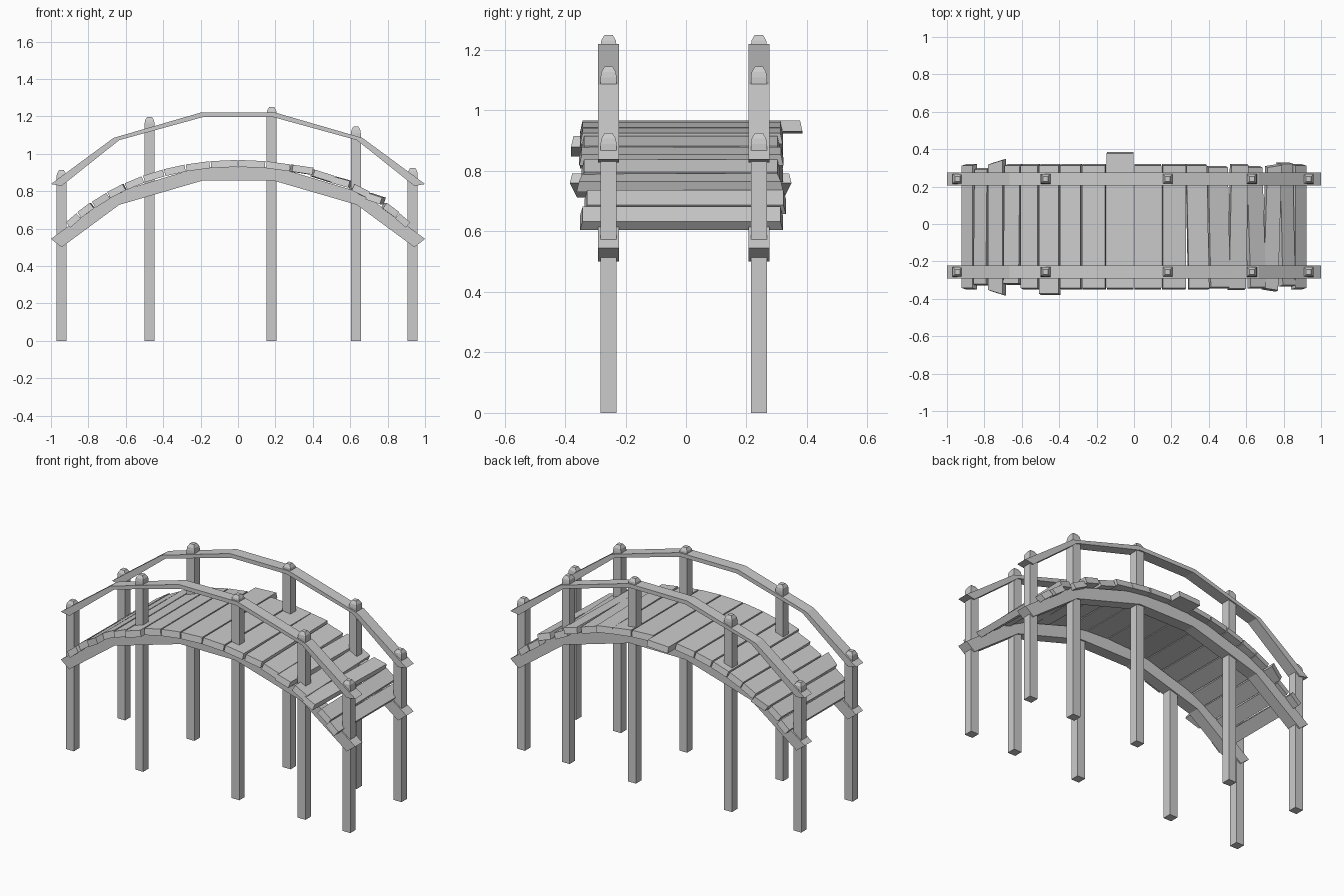
import bpy
import bmesh

default_cube = bpy.data.objects.get("Cube")
if default_cube:
    bpy.data.objects.remove(default_cube, do_unlink=True)

# One plain grey for the whole bridge
grey = bpy.data.materials.new("weathered_grey_wood")
grey.use_nodes = True
colour = (0.6, 0.6, 0.6, 1.0)
grey.diffuse_color = colour
grey.node_tree.nodes["Principled BSDF"].inputs["Base Color"].default_value = colour

SIDES = {"right": -0.256, "left": 0.241}
BEAM_WIDTH = 0.07
POST_WIDTH = 0.053
PLANK_THICKNESS = 0.037


def finish(name, bm):
    bmesh.ops.recalc_face_normals(bm, faces=bm.faces)
    mesh = bpy.data.meshes.new(name)
    bm.to_mesh(mesh)
    bm.free()
    mesh.materials.append(grey)
    obj = bpy.data.objects.new(name, mesh)
    bpy.context.collection.objects.link(obj)
    return obj


def loft(name, rings):
    """Join equal rings of points into a closed solid."""
    bm = bmesh.new()
    loops = [[bm.verts.new(p) for p in ring] for ring in rings]
    n = len(loops[0])
    for a, b in zip(loops, loops[1:]):
        for i in range(n):
            j = (i + 1) % n
            bm.faces.new((a[i], a[j], b[j], b[i]))
    bm.faces.new(loops[0])
    bm.faces.new(loops[-1])
    return finish(name, bm)


def arched_bar(name, upper, lower, y):
    """Five straight segments, given by half of the upper and lower edges."""
    rings = []
    pairs = list(zip(upper, lower))
    mirrored = [((-u[0], u[1]), (-l[0], l[1])) for u, l in reversed(pairs)]
    for (ux, uz), (lx, lz) in pairs + mirrored:
        h = BEAM_WIDTH / 2
        rings.append([(ux, y - h, uz), (ux, y + h, uz),
                      (lx, y + h, lz), (lx, y - h, lz)])
    loft(name, rings)


def square(x, y, z, half):
    return [(x + sx * half, y + sy * half, z)
            for sx, sy in ((-1, -1), (1, -1), (1, 1), (-1, 1))]


def deck_height(x):
    return 0.967 - 0.3 * x ** 2 - 0.11 * x ** 4


# Beams, handrails and posts on both sides
beam_upper = [(-1.0, 0.545), (-0.665, 0.79), (-0.2, 0.93)]
beam_lower = [(-0.943, 0.5), (-0.635, 0.727), (-0.188, 0.857)]
rail_upper = [(-1.0, 0.838), (-0.665, 1.085), (-0.2, 1.22)]
rail_lower = [(-0.943, 0.828), (-0.635, 1.073), (-0.188, 1.196)]
posts = [(-0.944, 0.912), (-0.473, 1.197), (0.18, 1.25),
         (0.63, 1.145), (0.934, 0.925)]

for side, y in SIDES.items():
    arched_bar(f"{side}_beam", beam_upper, beam_lower, y)
    arched_bar(f"{side}_handrail", rail_upper, rail_lower, y)
    for number, (x, top) in enumerate(posts):
        half = POST_WIDTH / 2
        loft(f"{side}_post_{number}", [
            square(x, y, 0, half), square(x, y, top - 0.036, half),
            square(x, y, top - 0.018, half * 0.9),
            square(x, y, top, half * 0.5)])

# Deck planks: edges narrow towards the ends of the arch
half_edges = [0, 0.15, 0.283, 0.4, 0.512, 0.61, 0.7, 0.785, 0.86, 0.925]
edges = [-e for e in reversed(half_edges[1:])] + half_edges

# Uneven planks: front end, back end, yaw, flare towards +x, lift of +x edge
uneven = {
    1: (-0.33, 0.3, 0.01, 0, 0),
    2: (-0.36, 0.325, 0, 0.024, 0),
    3: (-0.325, 0.32, 0.01, 0, 0),
    5: (-0.38, 0.32, 0, 0, 0),
    8: (-0.35, 0.385, 0, 0, 0),
    11: (-0.35, 0.32, -0.02, 0, 0.008),
    12: (-0.345, 0.31, -0.02, 0, 0),
    13: (-0.353, 0.322, 0.02, 0, 0.012),
    14: (-0.345, 0.31, -0.03, 0, 0),
    15: (-0.35, 0.31, 0.03, 0.012, 0.022),
    16: (-0.335, 0.33, -0.02, 0, 0),
}

for number, (a, b) in enumerate(zip(edges, edges[1:])):
    front, back, yaw, flare, lift = uneven.get(number, (-0.35, 0.32, 0, 0, 0))
    a, b = a + 0.004, b - 0.004
    za, zb = deck_height(a), deck_height(b) + lift
    # Thickness runs square to the slope of the plank
    length = ((b - a) ** 2 + (zb - za) ** 2) ** 0.5
    dx = (zb - za) / length * PLANK_THICKNESS
    dz = -(b - a) / length * PLANK_THICKNESS
    rings = []
    for y, out in ((front, -1), (back, 1)):
        s = yaw * y
        far = y + out * flare
        slant = out * 0.008
        rings.append([(a + s, y - slant, za), (b + s, far - slant, zb),
                      (b + s + dx, far, zb + dz), (a + s + dx, y, za + dz)])
    loft(f"deck_plank_{number}", rings)
